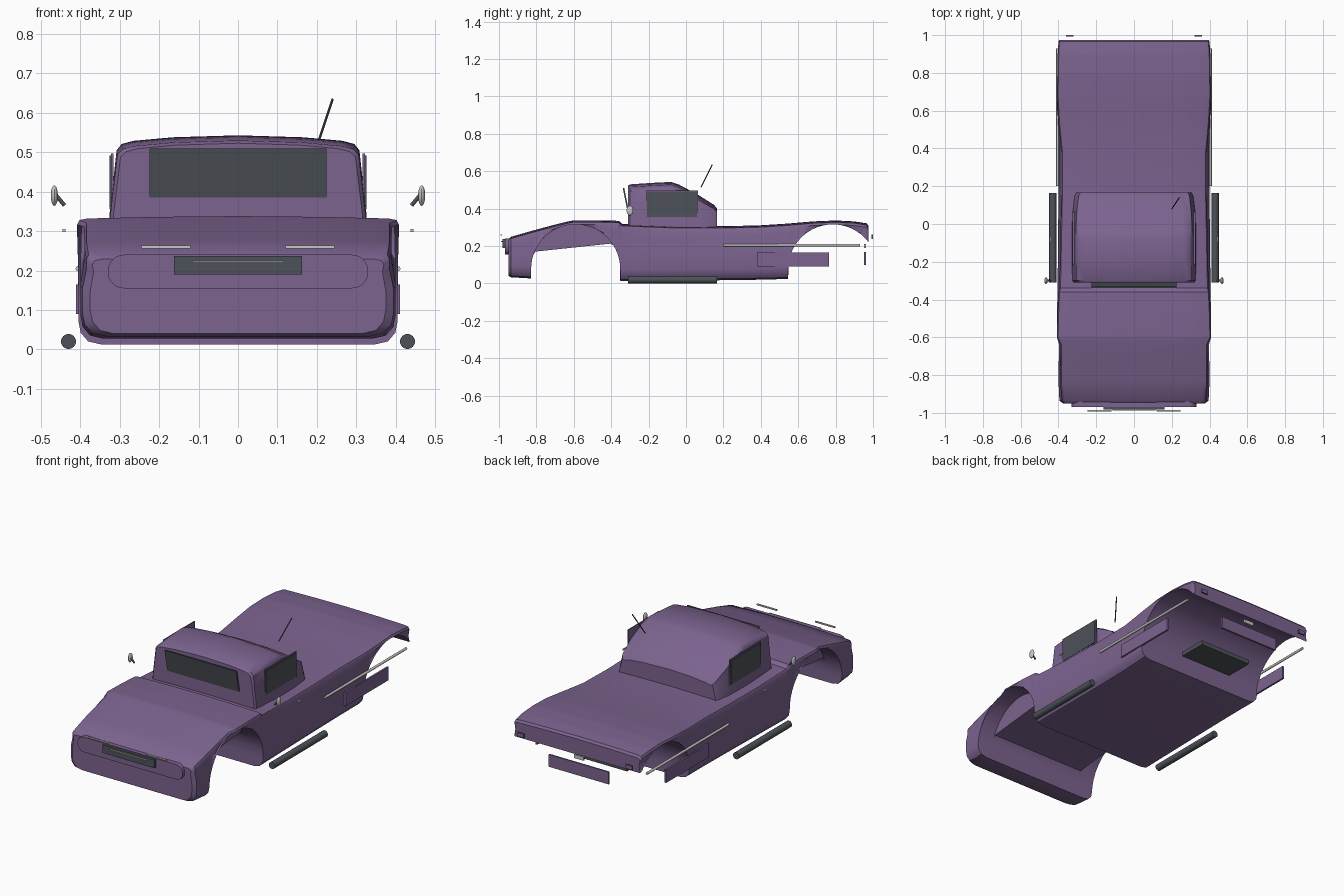
import bpy, bmesh, math
from mathutils import Vector

old = bpy.data.objects.get("Cube")
if old:
    bpy.data.objects.remove(old, do_unlink=True)


def material(name, rgb):
    m = bpy.data.materials.new(name)
    m.use_nodes = True
    m.diffuse_color = (*rgb, 1)
    m.node_tree.nodes["Principled BSDF"].inputs["Base Color"].default_value = (*rgb, 1)
    return m


PURPLE = material("purple paint", (0.20, 0.125, 0.275))
DARK = material("dark grey", (0.075, 0.085, 0.10))
SILVER = material("silver trim", (0.58, 0.59, 0.56))


def finish(bm, name, mat, smooth=True):
    bm.normal_update()
    bmesh.ops.recalc_face_normals(bm, faces=bm.faces)
    me = bpy.data.meshes.new(name)
    bm.to_mesh(me)
    bm.free()
    ob = bpy.data.objects.new(name, me)
    bpy.context.collection.objects.link(ob)
    me.materials.append(mat)
    if smooth:
        bpy.ops.object.select_all(action="DESELECT")
        ob.select_set(True)
        bpy.context.view_layer.objects.active = ob
        bpy.ops.object.shade_smooth_by_angle(angle=math.radians(35))
    return ob


def box(name, mat, lo, hi, bevel=0):
    bm = bmesh.new()
    bmesh.ops.create_cube(bm, size=1)
    for v in bm.verts:
        v.co = [(a + b) / 2 + c * (b - a) for a, b, c in zip(lo, hi, v.co)]
    if bevel:  # round the corners seen from the front
        edges = [e for e in bm.edges
                 if abs(e.verts[0].co.y - e.verts[1].co.y) > 1e-5]
        bmesh.ops.bevel(bm, geom=edges, offset=bevel, segments=6,
                        profile=0.5, affect="EDGES")
    return finish(bm, name, mat, bevel > 0)


def rod(name, mat, a, b, r, sides=16):
    a, b = Vector(a), Vector(b)
    bm = bmesh.new()
    bmesh.ops.create_cone(bm, cap_ends=True, segments=sides, radius1=r,
                          radius2=r, depth=(b - a).length)
    bm.transform((b - a).to_track_quat("Z", "Y").to_matrix().to_4x4())
    bmesh.ops.translate(bm, verts=bm.verts, vec=(a + b) / 2)
    return finish(bm, name, mat)


def loft(name, mat, sections):
    """Skin mirrored half sections, each given as (y, [(x, z), ...])."""
    bm = bmesh.new()
    rings = []
    for y, half in sections:
        full = half + [(-x, z) for x, z in reversed(half) if x > 0]
        rings.append([bm.verts.new((x, y, z)) for x, z in full])
    n = len(rings[0])
    for r, s in zip(rings, rings[1:]):
        for i in range(n):
            j = (i + 1) % n
            bm.faces.new((r[i], r[j], s[j], s[i]))
    bm.faces.new(rings[0])
    bm.faces.new(rings[-1])
    bmesh.ops.remove_doubles(bm, verts=bm.verts, dist=1e-5)
    return finish(bm, name, mat)


# Main body: y, lower half width, upper half width, bottom, top
STATIONS = [
    (-.95, .375, .37, .04, .235), (-.935, .395, .385, .033, .25),
    (-.83, .40, .39, .027, .28), (-.70, .398, .39, .02, .315),
    (-.64, .396, .39, .02, .33), (-.60, .408, .408, .018, .338),
    (-.48, .408, .405, .015, .338),
    (-.36, .405, .40, .012, .335), (-.34, .405, .395, .012, .318),
    (-.10, .402, .39, .014, .308), (.16, .40, .385, .017, .306),
    (.38, .40, .385, .02, .31), (.54, .405, .40, .024, .32),
    (.68, .408, .408, .028, .332), (.80, .406, .406, .03, .337),
    (.90, .404, .404, .03, .332), (.965, .40, .40, .03, .322),
    (.975, .395, .393, .03, .31)]
FRONT, REAR, AXLE_Z, RADIUS = -.59, .785, .078, .238


def station(y):
    """Interpolate the body sizes at any y."""
    for a, b in zip(STATIONS, STATIONS[1:]):
        if a[0] <= y <= b[0]:
            t = (y - a[0]) / (b[0] - a[0])
            return [p + (q - p) * t for p, q in zip(a[1:], b[1:])]


def arch_z(y, centre):
    """Height of the wheel arch at y, or zero outside it."""
    d = RADIUS ** 2 - (y - centre) ** 2
    return AXLE_Z + math.sqrt(d) if d > 0 else 0


def body_half(y):
    w, wt, zb, zt = station(y)
    h = zt - zb
    edge = max(zb, arch_z(y, FRONT), arch_z(y, REAR))
    middle = edge  # the engine bay hangs lower between the front arches
    if arch_z(y, FRONT):
        middle = min(edge, .17 + .106 * (y + .81))
    side = [(w - .06, zb), (w - .025, zb + .008), (w - .006, zb + .03),
            (w, zb + .06), (w, zb + h * .55), ((w + wt) / 2 - .006, zb + h * .8),
            (wt, zt - .022), (wt - .006, zt - .01), (wt - .025, zt - .006)]
    return ([(0, middle), (.30, middle), (.30, edge)]
            + [(x, max(z, edge)) for x, z in side]
            + [(wt * .5, zt - .002), (0, zt)])


ys = {s[0] for s in STATIONS}
for c in (FRONT, REAR):
    ys |= {c + k * (RADIUS + .0005) for k in (-1, 1)}
    ys |= {c - (RADIUS - 1e-6) * math.cos(math.pi * i / 28) for i in range(29)}
loft("body", PURPLE, [(y, body_half(y)) for y in sorted(ys) if y <= .975])


# Cabin with a crowned roof sloping down to the rear deck
def cabin_half(w, top):
    h = top - .29
    return [(0, .29), (w, .29), (w - .005, .29 + h * .25), (w - .015, .29 + h * .6),
            (w - .022, .29 + h * .85), (w - .035, top - .022), (w - .065, top - .014),
            (w * .5, top - .005), (0, top)]


loft("cabin", PURPLE, [(y, cabin_half(w, t)) for y, w, t in (
    (-.31, .32, .523), (-.30, .328, .53), (-.18, .33, .538), (-.08, .33, .543),
    (-.04, .33, .53), (.06, .326, .477), (.15, .315, .42), (.167, .305, .40))])

# Windscreen, leaning slightly forward
screen = box("windscreen", DARK, (-.225, -.326, .385), (.225, -.318, .51))
for v in screen.data.vertices:
    v.co.y -= (v.co.z - .45) * .2

# Nose: grille surround, grille, strips
box("grille_surround", PURPLE, (-.33, -.968, .155), (.33, -.93, .24), .04)
box("grille", DARK, (-.162, -.982, .19), (.162, -.966, .237))
box("grille_strip", SILVER, (-.115, -.988, .221), (.115, -.98, .226))

# Tail: panel, lamp, underside plate
box("rear_panel", PURPLE, (-.188, .953, .098), (.188, .963, .167))
box("rear_lamp", SILVER, (-.03, .953, .19), (.03, .963, .21))
box("rear_under_plate", DARK, (-.165, .60, .09), (.165, .765, .115))

# Aerial
rod("aerial", DARK, (.20, .08, .515), (.24, .14, .635), .003, 8)

# Paired parts
for s, side in ((1, "left"), (-1, "right")):
    def pair(name, mat, lo, hi):
        xs = sorted((s * lo[0], s * hi[0]))
        return box(f"{side}_{name}", mat, (xs[0], *lo[1:]), (xs[1], *hi[1:]))

    pair("window_frame", PURPLE, (.316, -.215, .35), (.322, .065, .497))
    pair("window", DARK, (.320, -.208, .356), (.326, .058, .492))
    pair("side_panel", PURPLE, (.40, .38, .09), (.411, .765, .165))
    pair("door_handle", SILVER, (.437, -.095, .298), (.445, -.065, .305))
    pair("headlamp_strip", SILVER, (.12, -.992, .256), (.245, -.984, .263))
    pair("tail_lamp", PURPLE, (.32, .992, .239), (.36, 1.0, .261))
    rod(f"{side}_side_pipe", DARK, (s * .43, -.31, .02), (s * .43, .165, .02), .019, 24)
    rod(f"{side}_side_trim", SILVER, (s * .405, .20, .205), (s * .405, .93, .205), .007)
    rod(f"{side}_mirror_arm", DARK, (s * .44, -.30, .365), (s * .465, -.30, .395), .005, 12)
    bm = bmesh.new()
    bmesh.ops.create_uvsphere(bm, u_segments=16, v_segments=10, radius=1)
    for v in bm.verts:
        v.co = (s * .466 + v.co.x * .009, -.30 + v.co.y * .018, .39 + v.co.z * .026)
    finish(bm, f"{side}_mirror", SILVER)
